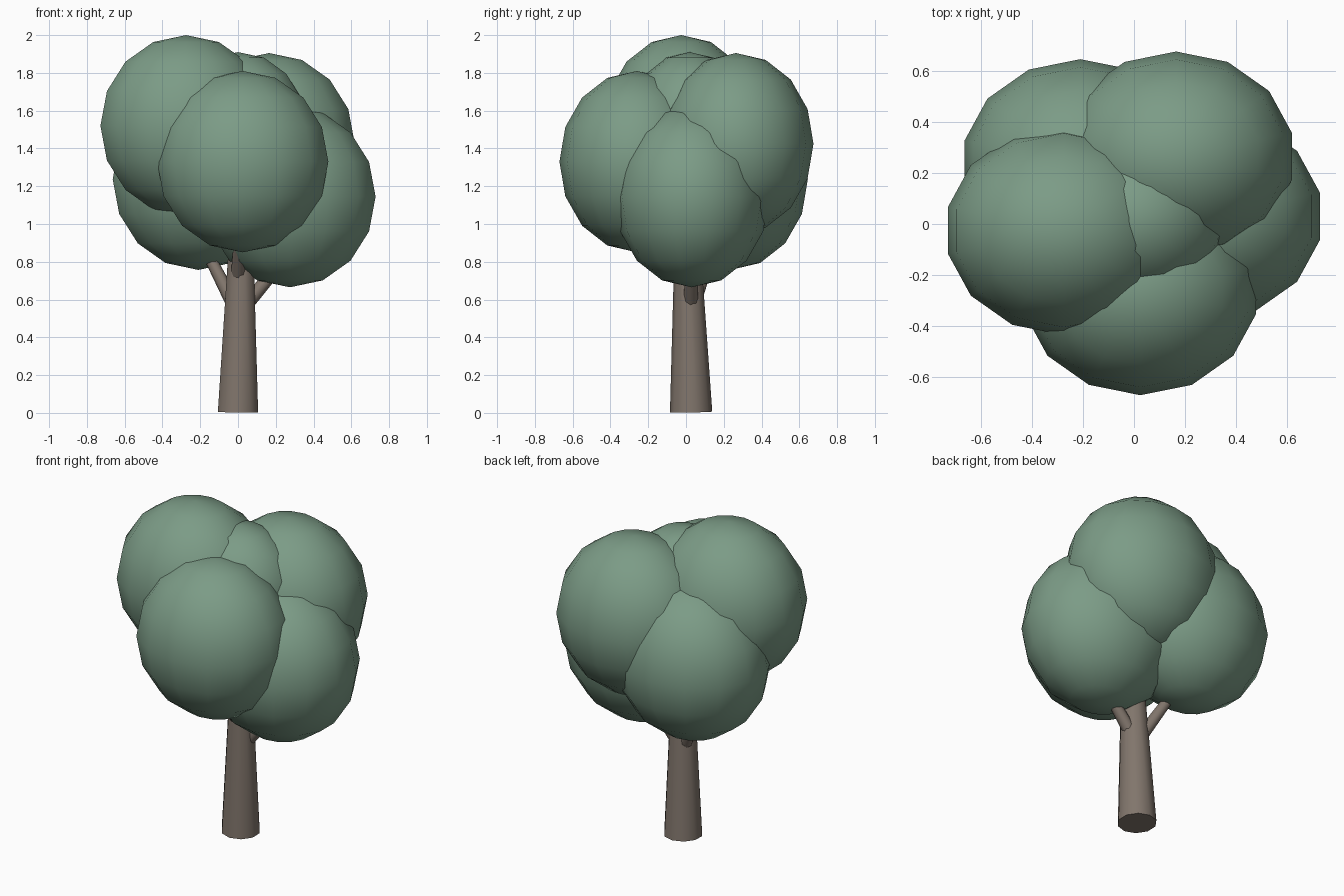
import bpy, bmesh, math
from mathutils import Vector, Matrix

if "Cube" in bpy.data.objects:
    bpy.data.objects.remove(bpy.data.objects["Cube"])


def material(name, color):
    m = bpy.data.materials.new(name)
    m.diffuse_color = (*color, 1)
    m.use_nodes = True
    m.node_tree.nodes["Principled BSDF"].inputs["Base Color"].default_value = m.diffuse_color
    return m


LEAF = material("leaf_green", (0.20, 0.33, 0.24))
BARK = material("bark_brown", (0.22, 0.18, 0.15))


def finish(name, bm, mat, sharp_angle=None):
    me = bpy.data.meshes.new(name)
    bm.to_mesh(me)
    bm.free()
    me.materials.append(mat)
    ob = bpy.data.objects.new(name, me)
    bpy.context.collection.objects.link(ob)
    bpy.ops.object.select_all(action='DESELECT')
    ob.select_set(True)
    bpy.context.view_layer.objects.active = ob
    if sharp_angle:
        bpy.ops.object.shade_smooth_by_angle(angle=math.radians(sharp_angle))
    else:
        bpy.ops.object.shade_smooth()
    return ob


def leaf_ball(name, center, radii):
    bm = bmesh.new()
    bmesh.ops.create_uvsphere(bm, u_segments=14, v_segments=8, radius=1)
    bmesh.ops.transform(bm, verts=bm.verts,
                        matrix=Matrix.Translation(center) @ Matrix.Diagonal((*radii, 1)))
    return finish(name, bm, LEAF)


def limb(name, start, end, r0, r1, sides):
    a, b = Vector(start), Vector(end)
    d = b - a
    bm = bmesh.new()
    bmesh.ops.create_cone(bm, cap_ends=True, segments=sides,
                          radius1=r0, radius2=r1, depth=d.length)
    rot = Vector((0, 0, 1)).rotation_difference(d).to_matrix().to_4x4()
    bmesh.ops.transform(bm, verts=bm.verts,
                        matrix=Matrix.Translation((a + b) / 2) @ rot)
    return finish(name, bm, BARK, 50)


# foliage: five large balls around a smaller core
R = (0.465, 0.41, 0.48)
for name, center in {
    "foliage_upper_left": (-0.275, -0.025, 1.52),
    "foliage_front": (0.025, -0.26, 1.33),
    "foliage_lower_right": (0.275, 0.03, 1.145),
    "foliage_back_right": (0.165, 0.265, 1.425),
    "foliage_back_left": (-0.21, 0.235, 1.237),
}.items():
    leaf_ball(name, center, R)
leaf_ball("foliage_core", (0, 0.02, 1.52), (0.37, 0.33, 0.39))

# trunk, slightly leaning
limb("trunk", (0, 0.027, 0.004), (0.02, 0.003, 1.1), 0.112, 0.058, 10)

# branches reaching into the foliage
limb("branch_right", (0.03, 0.025, 0.56), (0.27, 0.03, 0.84), 0.04, 0.028, 8)
limb("branch_back_left", (-0.01, 0.03, 0.55), (-0.19, 0.15, 0.90), 0.04, 0.028, 8)
limb("branch_front", (0, 0.0, 0.70), (0.01, -0.22, 0.97), 0.04, 0.028, 8)
